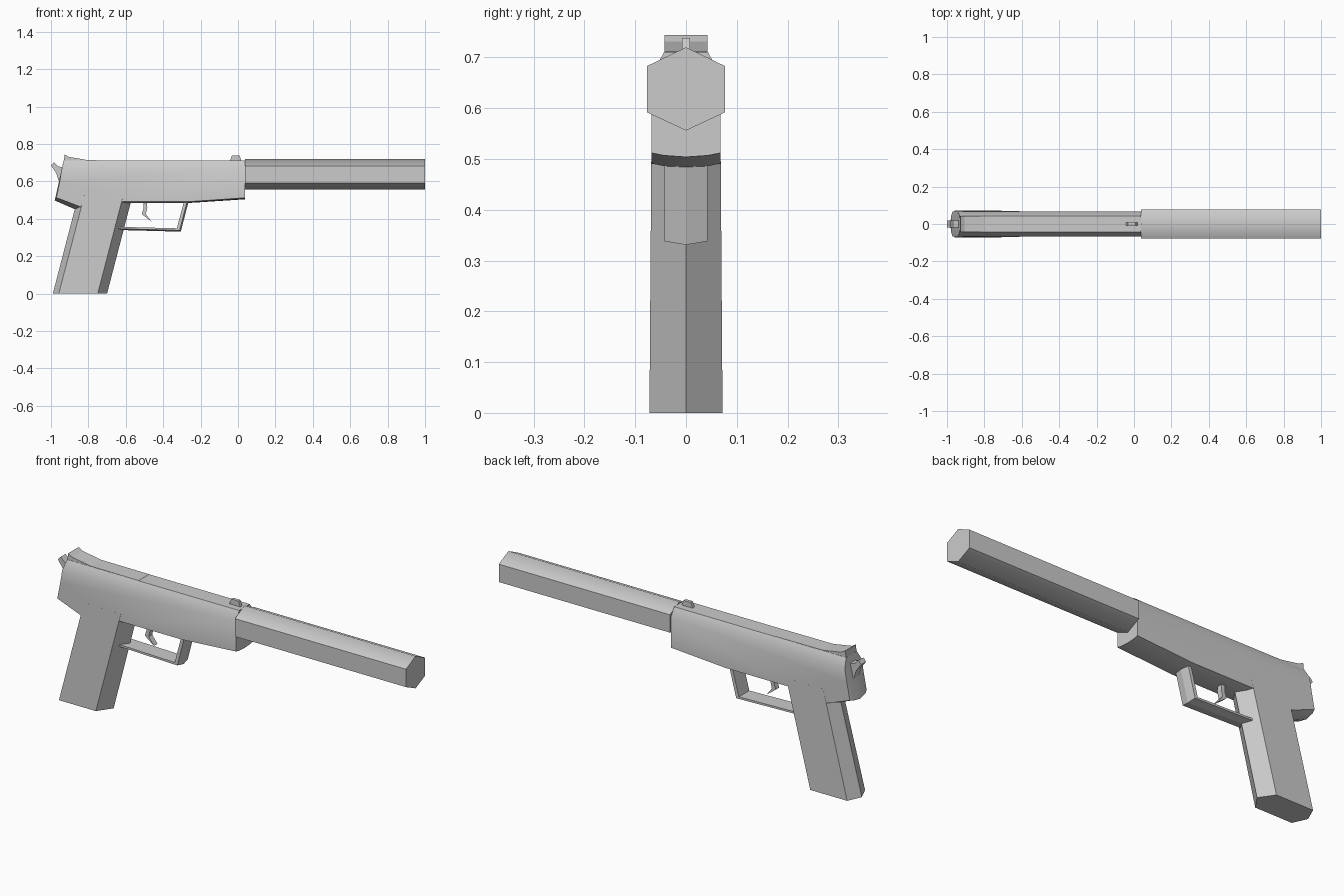
import bpy
import bmesh
from math import radians

if "Cube" in bpy.data.objects:
    bpy.data.objects.remove(bpy.data.objects["Cube"])


def loft(name, rings, angle=0):
    """Bridge matching rings of 3D points, cap both ends, smooth below an angle."""
    bm = bmesh.new()
    loops = [[bm.verts.new(p) for p in ring] for ring in rings]
    n = len(loops[0])
    for a, b in zip(loops, loops[1:]):
        for i in range(n):
            j = (i + 1) % n
            bm.faces.new((a[i], a[j], b[j], b[i]))
    bm.faces.new(loops[0])
    bm.faces.new(loops[-1])
    bmesh.ops.recalc_face_normals(bm, faces=bm.faces[:])
    for f in bm.faces:
        f.smooth = angle > 0
    for e in bm.edges:
        e.smooth = e.calc_face_angle(0) < radians(angle)
    mesh = bpy.data.meshes.new(name)
    bm.to_mesh(mesh)
    bm.free()
    obj = bpy.data.objects.new(name, mesh)
    bpy.context.collection.objects.link(obj)
    return obj


def layers(name, half, angle=0):
    """Loft side profiles (x, z) across y; half lists (y, profile) outside to centre."""
    full = half + [(-y, p) for y, p in reversed(half) if y > 0]
    return loft(name, [[(x, y, z) for x, z in p] for y, p in full], angle)


def slab(name, profile, w):
    return layers(name, [(w, profile)])


# Hexagonal barrel extension
hexa = [(0, .72), (.077, .683), (.077, .592), (0, .556), (-.077, .592), (-.077, .683)]
loft("barrel_tube", [[(x, y, z) for y, z in hexa] for x in (.037, 1.0)], 55)

# Body: chamfered top, shallow V underside
bottom_side = [(.037, .512), (-.27, .491), (-.62, .491), (-.845, .465)]
bottom_mid = [(.037, .504), (-.27, .484), (-.62, .484), (-.87, .45)]
bottom_in = [(x, z - .005) for x, z in bottom_side]
layers("body", [
    (.068, [(-.97, .513), (-.953, .60), (-.942, .665), (.037, .665)] + bottom_side),
    (.043, [(-.978, .506), (-.957, .60), (-.932, .711), (.037, .711)] + bottom_in),
    (0, [(-.98, .498), (-.957, .60), (-.93, .711), (.037, .711)] + bottom_mid),
], 40)

# Raked grip with V front and back
grip = [(-.99, 0), (-.958, .072), (-.75, .072), (-.70, 0), (-.75, -.072), (-.958, -.072)]
loft("grip", [[(x + .26 * z, y * (1 - .1 * z), z) for x, y in grip] for z in (0, .53)])

# Trigger guard with V outer faces
layers("trigger_guard", [
    (.042, [(-.64, .357), (-.327, .349), (-.287, .50), (-.27, .50), (-.312, .338), (-.64, .347)]),
    (0, [(-.64, .357), (-.327, .349), (-.287, .50), (-.262, .50), (-.306, .331), (-.64, .34)]),
])

# Trigger
slab("trigger", [(-.505, .50), (-.505, .455), (-.515, .425), (-.463, .386),
                 (-.493, .425), (-.485, .46), (-.487, .50)], .014)

# Rear sight ramp and long top panel
slab("rear_sight", [(-.932, .70), (-.927, .744), (-.905, .731), (-.80, .713),
                    (-.53, .712), (-.53, .70)], .042)

# Front sight
slab("front_sight", [(-.045, .705), (-.032, .738), (.008, .738), (.02, .705)], .008)

# Hammer
slab("hammer", [(-1.0, .685), (-.985, .702), (-.962, .68), (-.935, .675),
                (-.945, .60), (-.96, .605), (-.972, .645)], .02)
